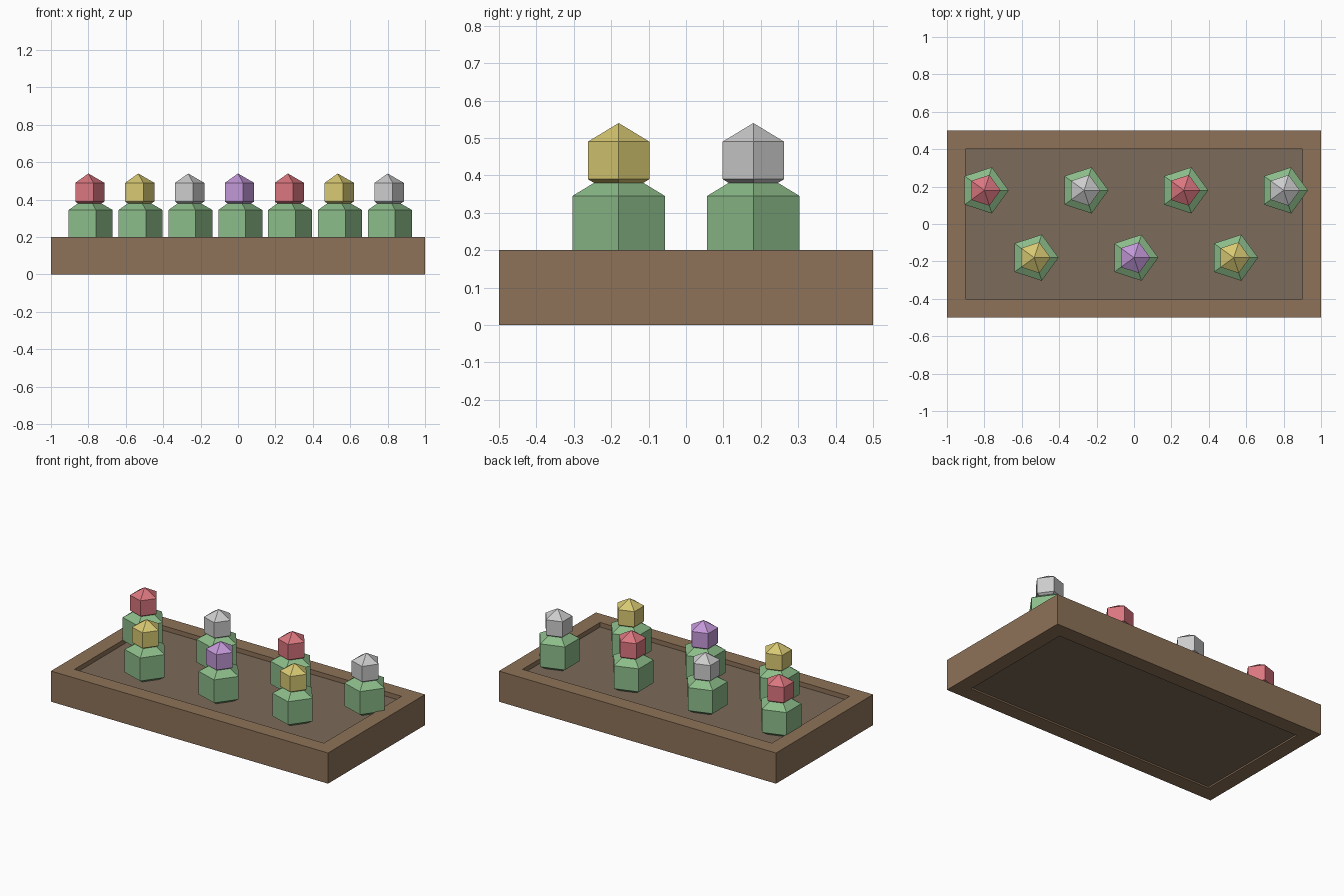
import bpy, bmesh
from math import sin, cos, pi

if "Cube" in bpy.data.objects:
    bpy.data.objects.remove(bpy.data.objects["Cube"])


def material(name, rgb):
    m = bpy.data.materials.new(name)
    m.diffuse_color = (*rgb, 1)
    m.use_nodes = True
    m.node_tree.nodes["Principled BSDF"].inputs["Base Color"].default_value = m.diffuse_color
    return m


def finish(bm, name, mat, loc=(0, 0, 0)):
    bmesh.ops.recalc_face_normals(bm, faces=bm.faces)
    me = bpy.data.meshes.new(name)
    bm.to_mesh(me)
    bm.free()
    me.materials.append(mat)
    ob = bpy.data.objects.new(name, me)
    ob.location = loc
    bpy.context.collection.objects.link(ob)
    return ob


def rect(bm, hx, hy, z):
    return [bm.verts.new((sx * hx, sy * hy, z))
            for sx, sy in ((-1, -1), (1, -1), (1, 1), (-1, 1))]


def bridge(bm, a, b):
    n = len(a)
    for i in range(n):
        j = (i + 1) % n
        bm.faces.new((a[i], a[j], b[j], b[i]))


def faceted_ball(name, mat, loc, r, sides=5, rings=3):
    """Low-poly sphere with a corner pointing to +x."""
    bm = bmesh.new()
    loops = []
    for k in range(1, rings):
        t = pi * k / rings
        loops.append([bm.verts.new((r * sin(t) * cos(2 * pi * i / sides),
                                    r * sin(t) * sin(2 * pi * i / sides),
                                    r * cos(t))) for i in range(sides)])
    for a, b in zip(loops, loops[1:]):
        bridge(bm, a, b)
    for loop, z in ((loops[0], r), (loops[-1], -r)):
        tip = bm.verts.new((0, 0, z))
        for i in range(sides):
            bm.faces.new((loop[i], loop[(i + 1) % sides], tip))
    return finish(bm, name, mat, loc)


wood = material("wood", (0.27, 0.17, 0.10))
earth = material("earth", (0.20, 0.145, 0.10))
leaf = material("leaf", (0.26, 0.50, 0.25))
petals = [material("red_petal", (0.70, 0.18, 0.21)),
          material("yellow_petal", (0.68, 0.58, 0.17)),
          material("white_petal", (0.72, 0.72, 0.70)),
          material("purple_petal", (0.54, 0.31, 0.68))]

# Open rectangular planter frame
bm = bmesh.new()
loops = [rect(bm, 1, 0.5, 0), rect(bm, 1, 0.5, 0.2),
         rect(bm, 0.9, 0.4, 0.2), rect(bm, 0.9, 0.4, 0)]
for i in range(4):
    bridge(bm, loops[i], loops[(i + 1) % 4])
finish(bm, "planter_frame", wood)

# Soil slab, recessed above and slightly below
bm = bmesh.new()
low, high = rect(bm, 0.9, 0.4, 0.01), rect(bm, 0.9, 0.4, 0.17)
bridge(bm, low, high)
bm.faces.new(low)
bm.faces.new(high)
finish(bm, "soil", earth)

# Seven plants in two staggered rows
for i in range(7):
    x = -0.8 + i * 1.6 / 6
    y = 0.18 if i % 2 == 0 else -0.18
    faceted_ball(f"bush_{i + 1}", leaf, (x, y, 0.27), 0.15)
    faceted_ball(f"flower_{i + 1}", petals[i % 4], (x, y, 0.44), 0.10)
